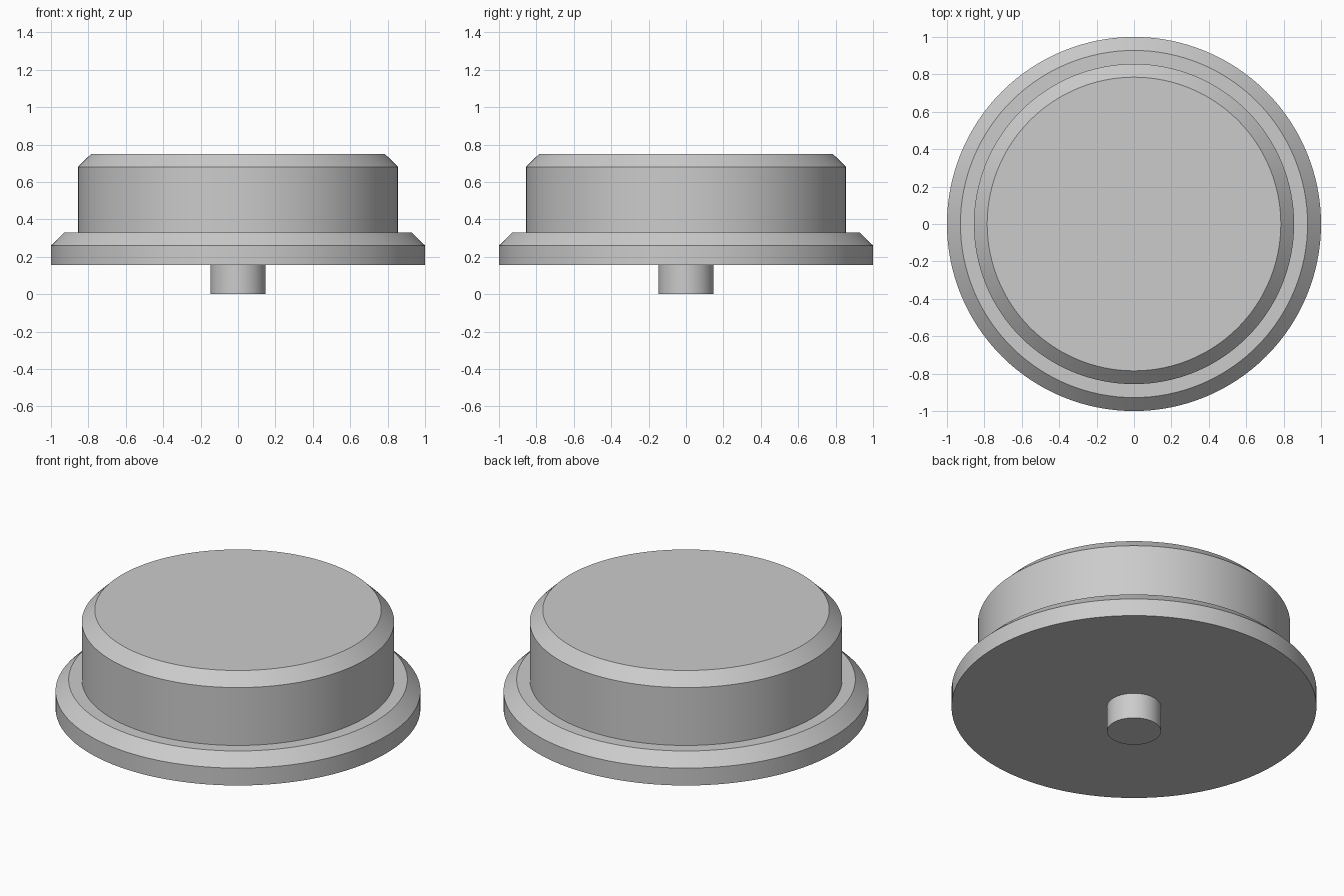
import bpy
import bmesh
import math

if "Cube" in bpy.data.objects:
    bpy.data.objects.remove(bpy.data.objects["Cube"])

SEGMENTS = 128

grey = bpy.data.materials.new("plain_grey")
grey.diffuse_color = (0.6, 0.6, 0.6, 1)
grey.use_nodes = True
grey.node_tree.nodes["Principled BSDF"].inputs["Base Color"].default_value = grey.diffuse_color


def lathe(name, profile):
    """Revolve a (radius, z) profile around z, closing the ends with flat discs."""
    bm = bmesh.new()
    rings = []
    for r, z in profile:
        rings.append([bm.verts.new((r * math.cos(a), r * math.sin(a), z))
                      for a in (2 * math.pi * i / SEGMENTS for i in range(SEGMENTS))])
    for low, high in zip(rings, rings[1:]):
        for i in range(SEGMENTS):
            j = (i + 1) % SEGMENTS
            bm.faces.new((low[i], low[j], high[j], high[i]))
    bm.faces.new(rings[0][::-1])
    bm.faces.new(rings[-1])
    bmesh.ops.recalc_face_normals(bm, faces=bm.faces)
    mesh = bpy.data.meshes.new(name)
    bm.to_mesh(mesh)
    bm.free()
    mesh.materials.append(grey)
    obj = bpy.data.objects.new(name, mesh)
    bpy.context.collection.objects.link(obj)
    bpy.ops.object.select_all(action='DESELECT')
    obj.select_set(True)
    bpy.context.view_layer.objects.active = obj
    bpy.ops.object.shade_smooth_by_angle(angle=math.radians(30))
    return obj


# Stem, chamfered flange and chamfered cap as one turned solid
lathe("button_body", [
    (0.148, 0.0), (0.148, 0.155),                 # stem
    (1.0, 0.155), (1.0, 0.26), (0.928, 0.33),     # flange
    (0.856, 0.33), (0.856, 0.68), (0.785, 0.75),  # cap
])
